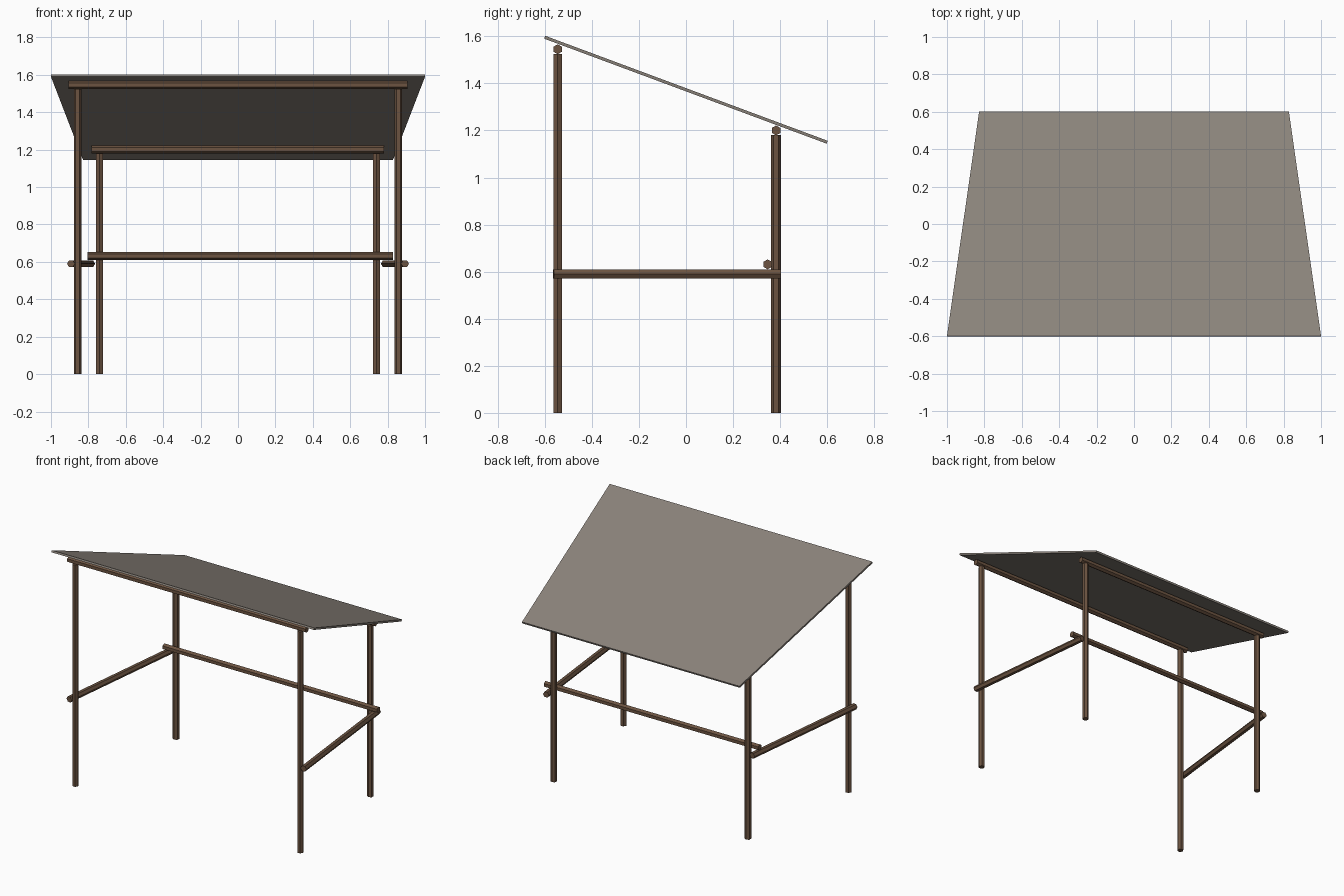
import bpy, bmesh
from mathutils import Vector

cube = bpy.data.objects.get("Cube")
if cube:
    bpy.data.objects.remove(cube, do_unlink=True)


def material(name, rgb):
    m = bpy.data.materials.new(name)
    m.use_nodes = True
    m.diffuse_color = (*rgb, 1)
    bsdf = m.node_tree.nodes["Principled BSDF"]
    bsdf.inputs["Base Color"].default_value = (*rgb, 1)
    bsdf.inputs["Roughness"].default_value = 0.9
    return m


wood = material("brown wood", (0.15, 0.088, 0.053))
cloth = material("grey cover", (0.26, 0.23, 0.2))


def add_object(name, bm, mat):
    bmesh.ops.recalc_face_normals(bm, faces=bm.faces)
    me = bpy.data.meshes.new(name)
    bm.to_mesh(me)
    bm.free()
    me.materials.append(mat)
    ob = bpy.data.objects.new(name, me)
    bpy.context.collection.objects.link(ob)
    return ob


def pole(name, start, end, corner, radius=0.021):
    """Six-sided pole from start to end; one edge points along corner."""
    a, b = Vector(start), Vector(end)
    w = (b - a).normalized()
    u = Vector(corner)
    u = (u - u.dot(w) * w).normalized()
    v = w.cross(u)
    bm = bmesh.new()
    bmesh.ops.create_cone(bm, cap_ends=True, segments=6, radius1=radius,
                          radius2=radius, depth=(b - a).length)
    # The primitive has a corner on its own y axis
    mid = (a + b) / 2
    for p in bm.verts:
        p.co = mid + v * p.co.x + u * p.co.y + w * p.co.z
    return add_object(name, bm, wood)


X, Y, Z = (1, 0, 0), (0, 1, 0), (0, 0, 1)

# Upright posts and slanting side rails
for side, s in (("left", 1), ("right", -1)):
    pole(f"front_post_{side}", (s * 0.857, -0.545, 0), (s * 0.857, -0.545, 1.525), X)
    pole(f"back_post_{side}", (s * 0.74, 0.383, 0), (s * 0.74, 0.383, 1.18), Y)
    pole(f"side_rail_{side}", (s * 0.893, -0.563, 0.59), (s * 0.785, 0.402, 0.59), X)

# Cross beams
pole("front_beam", (-0.907, -0.545, 1.545), (0.907, -0.545, 1.545), Z)
pole("back_beam", (-0.783, 0.383, 1.2), (0.78, 0.383, 1.2), Z)
pole("back_rail", (-0.805, 0.347, 0.631), (0.828, 0.347, 0.631), Z)

# Sloping tapered roof sheet
bm = bmesh.new()
corners = [(-1, -0.598, 1.602), (1, -0.598, 1.602),
           (0.828, 0.602, 1.156), (-0.828, 0.602, 1.156)]
top = bm.faces.new([bm.verts.new(c) for c in corners])
top.normal_update()
drop = top.normal * -0.013
base = bmesh.ops.extrude_face_region(bm, geom=[top], use_keep_orig=True)
bmesh.ops.translate(bm, vec=drop,
                    verts=[g for g in base["geom"] if isinstance(g, bmesh.types.BMVert)])
add_object("roof_sheet", bm, cloth)
